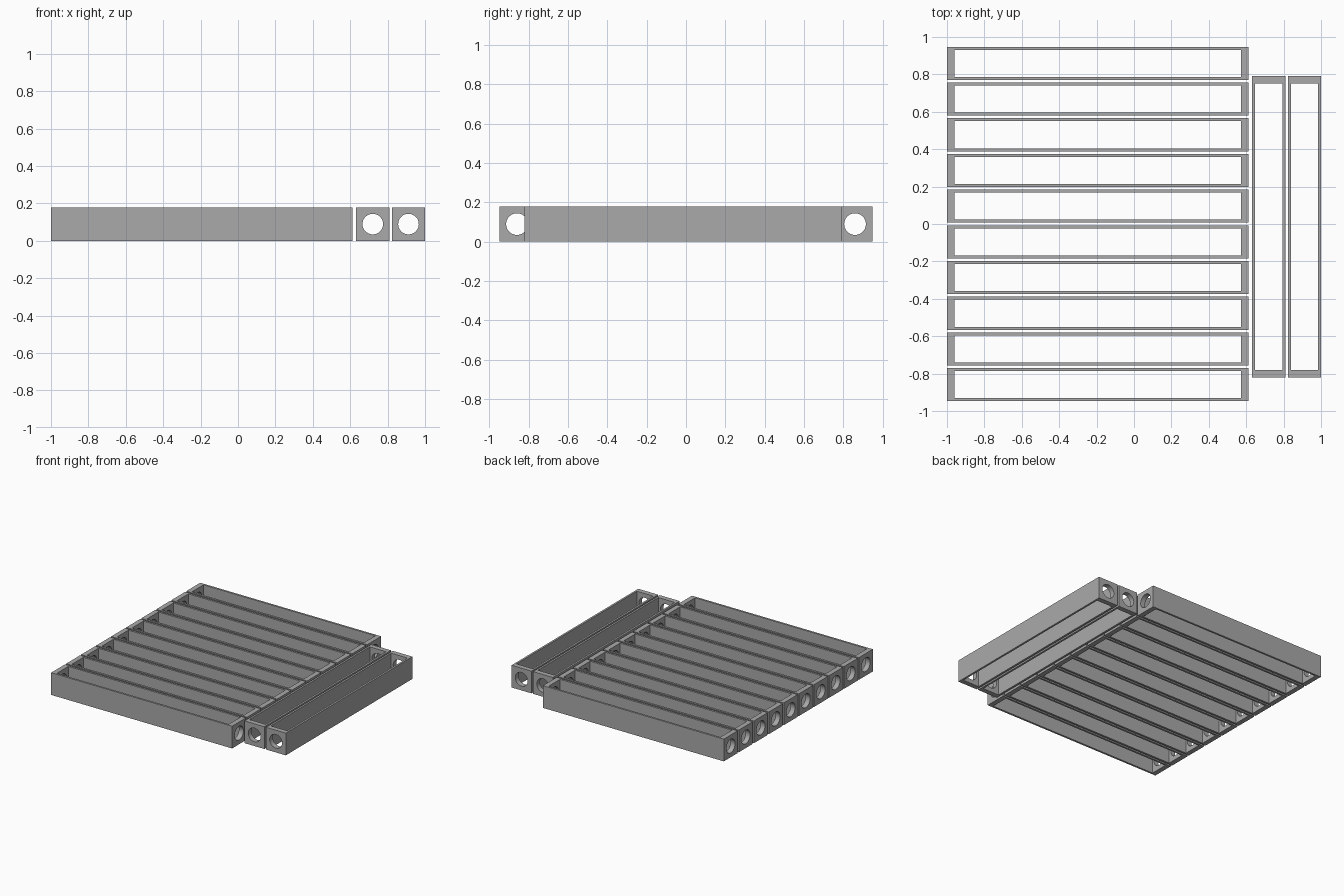
import bpy
import math

if "Cube" in bpy.data.objects:
    bpy.data.objects.remove(bpy.data.objects["Cube"])

LENGTH, WIDTH, HEIGHT = 1.611, 0.177, 0.179   # outer size of one frame
SIDE_WALL, END_WALL, HOLE = 0.016, 0.04, 0.055
PITCH = 0.1909

grey = bpy.data.materials.new("plain_grey")
grey.diffuse_color = (0.40, 0.40, 0.40, 1)
grey.use_nodes = True
grey.node_tree.nodes["Principled BSDF"].inputs["Base Color"].default_value = grey.diffuse_color


def box(name, size):
    bpy.ops.mesh.primitive_cube_add(size=1, location=(0, 0, HEIGHT / 2))
    ob = bpy.context.object
    ob.name = name
    ob.scale = size
    bpy.ops.object.transform_apply(location=False, rotation=False, scale=True)
    return ob


# Master frame: solid bar with an open middle and a round hole through both ends
frame = box("row_frame_1", (LENGTH, WIDTH, HEIGHT))
opening = box("opening_cutter", (LENGTH - 2 * END_WALL, WIDTH - 2 * SIDE_WALL, HEIGHT * 2))
bpy.ops.mesh.primitive_cylinder_add(vertices=48, radius=HOLE, depth=LENGTH * 1.2,
                                    location=(0, 0, HEIGHT / 2),
                                    rotation=(0, math.pi / 2, 0))
bore = bpy.context.object
bore.name = "bore_cutter"

bpy.ops.object.select_all(action='DESELECT')
frame.select_set(True)
bpy.context.view_layer.objects.active = frame
for cutter in (opening, bore):
    mod = frame.modifiers.new("cut", 'BOOLEAN')
    mod.operation = 'DIFFERENCE'
    mod.solver = 'EXACT'
    mod.object = cutter
    bpy.ops.object.modifier_apply(modifier=mod.name)
for cutter in (opening, bore):
    bpy.data.objects.remove(cutter)

frame.data.materials.clear()
frame.data.materials.append(grey)
bpy.ops.object.shade_smooth_by_angle(angle=math.radians(30))


def place(name, x, y, turn=0.0):
    ob = frame.copy()
    ob.data = frame.data.copy()
    ob.name = name
    ob.location = (x, y, HEIGHT / 2)
    ob.rotation_euler.z = turn
    bpy.context.collection.objects.link(ob)


# Ten frames side by side
row_x = -1 + LENGTH / 2
first_y = -4.5 * PITCH
frame.location = (row_x, first_y, HEIGHT / 2)
for i in range(1, 10):
    place(f"row_frame_{i + 1}", row_x, first_y + i * PITCH)

# Two frames turned crosswise at the right
for i in range(2):
    place(f"cross_frame_{i + 1}", 1 - WIDTH / 2 - (1 - i) * PITCH, -0.015, math.pi / 2)
